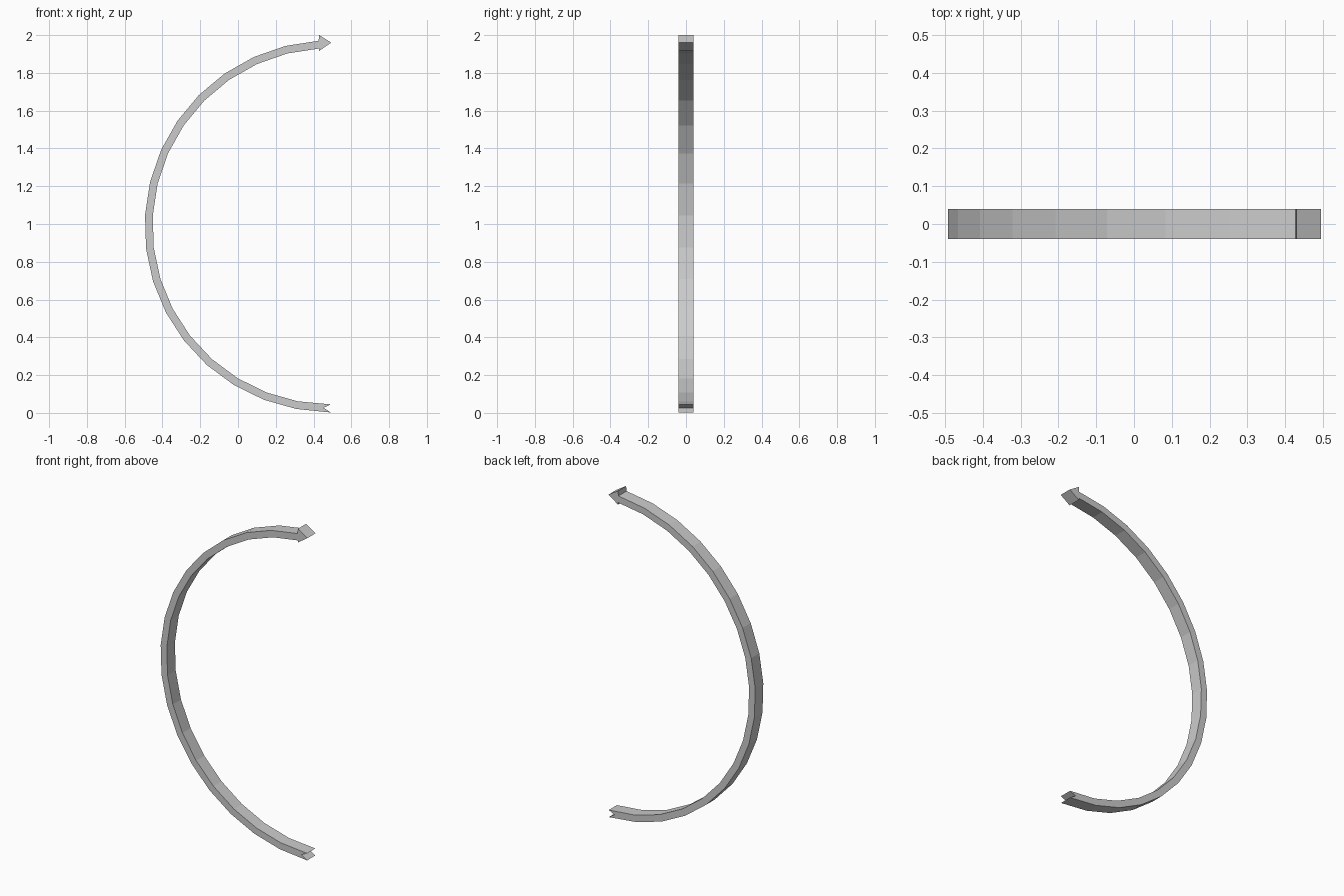
import bpy, bmesh
from math import sin, cos, radians

if "Cube" in bpy.data.objects:
    bpy.data.objects.remove(bpy.data.objects["Cube"])

CX, CZ = 0.49, 0.988          # arc centre
R_OUT, R_IN = 0.984, 0.943    # shaft edges
A0, A1, SEGS = 93.7, 269.7, 17
HALF = 0.039                  # half depth in y


def arc(r, i):
    a = radians(A0 + (A1 - A0) * i / SEGS)
    return (CX + r * cos(a), CZ + r * sin(a))


outer = [arc(R_OUT, i) for i in range(SEGS)] + [(0.492, 0.002)]
inner = [arc(R_IN, i) for i in range(SEGS)] + [(0.492, 0.045)]

# Outline: arrowhead, outer curve, notched tail, inner curve
head = [(0.43, 1.917), (0.494, 1.96), (0.43, 2.0)]
notch = [(0.453, 0.027)]
outline = head + outer + notch + inner[::-1]

bm = bmesh.new()
face = bm.faces.new([bm.verts.new((x, -HALF, z)) for x, z in outline])

# Extrude through the depth
ext = bmesh.ops.extrude_face_region(bm, geom=[face])
bmesh.ops.translate(bm, vec=(0, 2 * HALF, 0),
                    verts=[v for v in ext["geom"] if isinstance(v, bmesh.types.BMVert)])
bmesh.ops.recalc_face_normals(bm, faces=bm.faces)
bmesh.ops.triangulate(bm, faces=[f for f in bm.faces if len(f.verts) > 4])

mesh = bpy.data.meshes.new("curved_arrow")
bm.to_mesh(mesh)
bm.free()
bpy.context.collection.objects.link(bpy.data.objects.new("curved_arrow", mesh))
